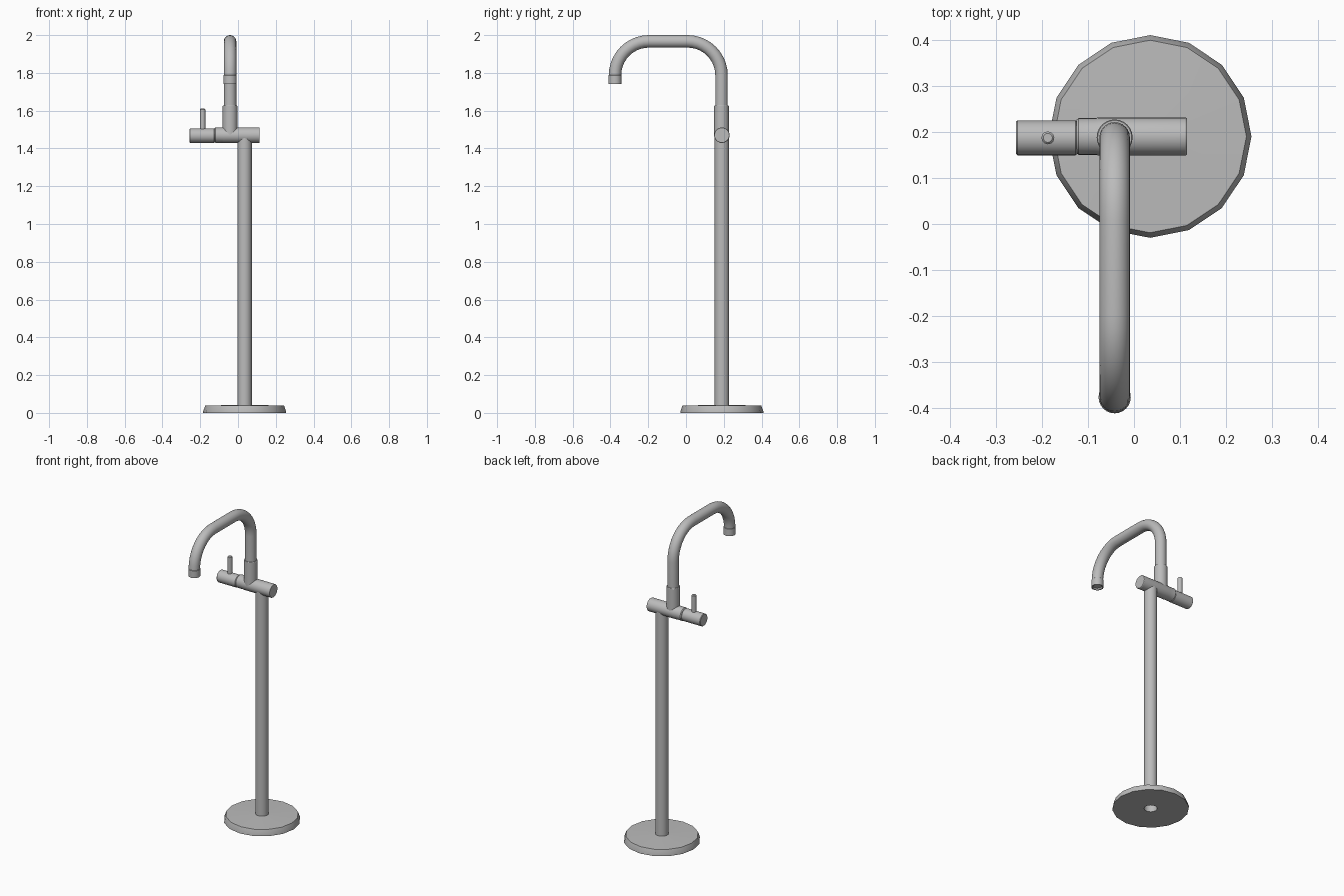
import bpy
import bmesh
import math
from mathutils import Vector

cube = bpy.data.objects.get("Cube")
if cube:
    bpy.data.objects.remove(cube, do_unlink=True)

steel = bpy.data.materials.new("brushed steel grey")
steel.use_nodes = True
GREY = (0.5, 0.5, 0.5, 1)
steel.diffuse_color = GREY
steel.node_tree.nodes["Principled BSDF"].inputs["Base Color"].default_value = GREY

X, Y, Z = Vector((1, 0, 0)), Vector((0, 1, 0)), Vector((0, 0, 1))


def sweep(name, stations, side=X, sides=24, caps=(True, True)):
    """Skin circular rings; each station is (centre, direction, radius)."""
    bm = bmesh.new()
    rings = []
    for centre, direction, radius in stations:
        other = direction.cross(side)
        ring = []
        for i in range(sides):
            a = math.tau * i / sides
            ring.append(bm.verts.new(centre + radius * (side * math.cos(a) + other * math.sin(a))))
        rings.append(ring)
    for low, high in zip(rings, rings[1:]):
        for i in range(sides):
            j = (i + 1) % sides
            bm.faces.new((low[i], low[j], high[j], high[i]))
    if caps[0]:
        bm.faces.new(rings[0][::-1])
    if caps[1]:
        bm.faces.new(rings[-1])
    bmesh.ops.recalc_face_normals(bm, faces=bm.faces)
    mesh = bpy.data.meshes.new(name)
    bm.to_mesh(mesh)
    bm.free()
    mesh.materials.append(steel)
    obj = bpy.data.objects.new(name, mesh)
    bpy.context.collection.objects.link(obj)
    bpy.ops.object.select_all(action="DESELECT")
    obj.select_set(True)
    bpy.context.view_layer.objects.active = obj
    bpy.ops.object.shade_smooth_by_angle(angle=math.radians(32))
    return obj


def turned(name, origin, axis, profile, **options):
    """Lathe a (radius, distance) profile along an axis."""
    side = Y if axis == X else X
    rows = [(Vector(origin) + axis * d, axis, r) for r, d in profile]
    return sweep(name, rows, side=side, **options)


PIPE_Y = 0.19
COLUMN_X = 0.035
SPOUT_X = -0.042
BODY_Z = 1.47
BORE = 0.038

# Floor plate with a central bore, and the hollow column standing in it
turned("floor_plate", (COLUMN_X, PIPE_Y, 0), Z,
       [(BORE, 0), (0.22, 0), (0.22, 0.006), (0.209, 0.038), (BORE, 0.043)],
       sides=16, caps=(False, False))
turned("column", (COLUMN_X, PIPE_Y, 0), Z, [(BORE, 0), (BORE, BODY_Z)], caps=(False, True))

# Horizontal valve body, with a narrow groove before the turning handle
turned("valve_body", (0, PIPE_Y, BODY_Z), X,
       [(0.036, -0.125), (0.04, -0.12), (0.04, -0.083), (0.041, -0.078),
        (0.041, 0.112), (0.039, 0.115)])
turned("handle_knob", (0, PIPE_Y - 0.003, BODY_Z - 0.002), X,
       [(0.035, -0.256), (0.038, -0.253), (0.038, -0.127), (0.034, -0.122)])
turned("handle_lever", (-0.187, PIPE_Y - 0.003, BODY_Z), Z,
       [(0.014, 0), (0.014, 0.137), (0.010, 0.141)], sides=12)

# Collar that holds the spout
turned("spout_collar", (SPOUT_X, PIPE_Y - 0.002, BODY_Z), Z,
       [(0.039, 0), (0.039, 0.154), (0.037, 0.157), (0.032, 0.157)])

# Spout: riser, quarter bend, level run, quarter bend, outlet
BEND, TUBE, TOP = 0.18, 0.033, 1.967
BACK_Y, FRONT_Y = 0.188, -0.376
path = [(Vector((SPOUT_X, BACK_Y, 1.6)), Z, TUBE)]
for centre_y, start in ((BACK_Y - BEND, 0), (FRONT_Y + BEND, 90)):
    for step in range(11):
        a = math.radians(start + 9 * step)
        out = Vector((0, math.cos(a), math.sin(a)))
        along = Vector((0, -math.sin(a), math.cos(a)))
        path.append((Vector((SPOUT_X, centre_y, TOP - BEND)) + BEND * out, along, TUBE))
sweep("spout", path)
turned("spout_outlet", (SPOUT_X, FRONT_Y, 1.742), Z,
       [(0.025, 0.008), (0.029, 0), (0.035, 0), (0.035, 0.045), (0.032, 0.048)])
